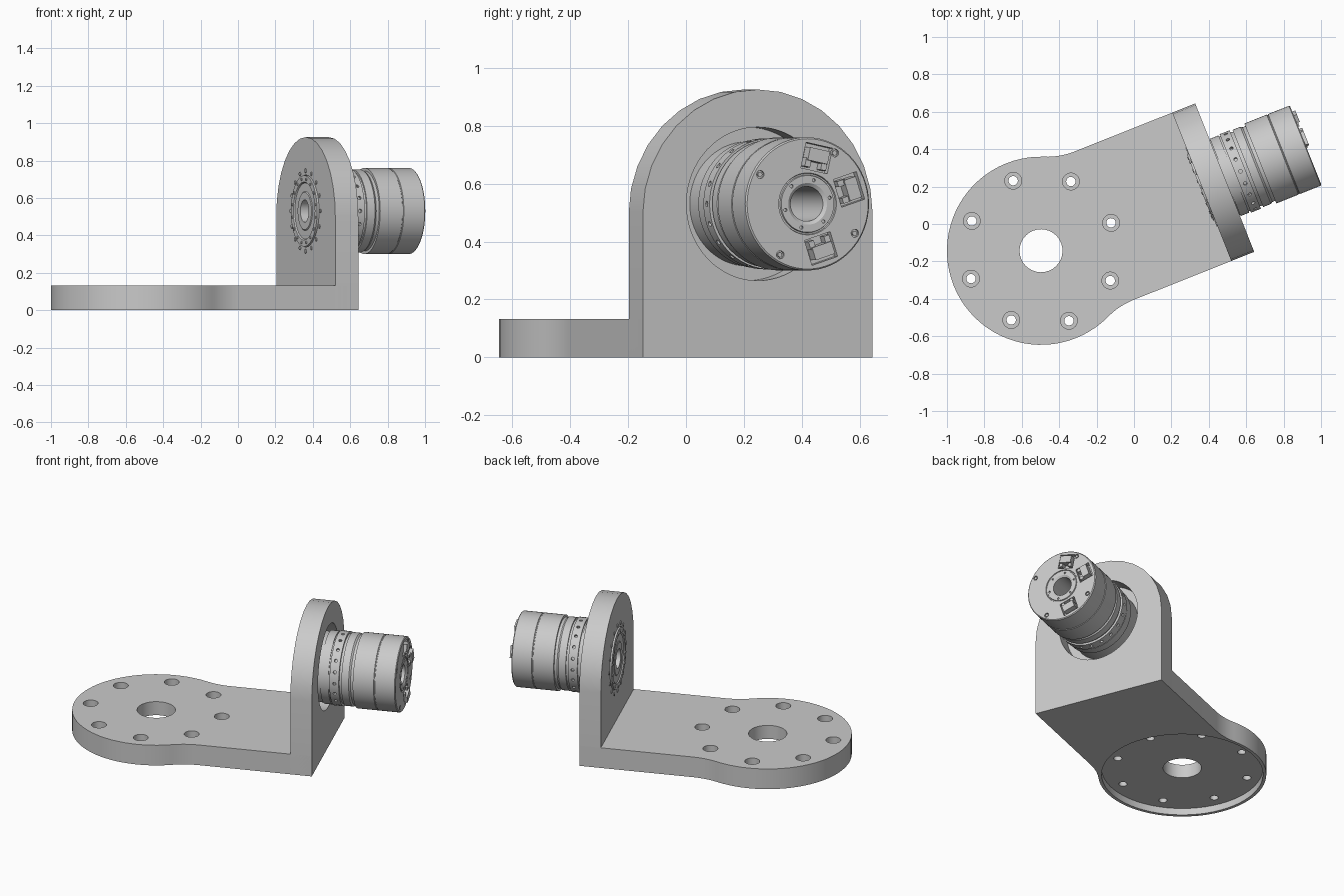
import bpy, bmesh
from math import sin, cos, pi, radians, acos, sqrt
from mathutils import Matrix

cube = bpy.data.objects.get("Cube")
if cube:
    bpy.data.objects.remove(cube)

# The bracket is drawn along its own axis, then turned and placed
PLACE = Matrix.Translation((-0.497, -0.143, 0)) @ Matrix.Rotation(radians(21.7), 4, 'Z')
AXIS_Z = 0.53
WIDTH, DISC_R, BASE_T = 0.427, 0.503, 0.133
INNER, OUTER, MOTOR_END = 0.925, 1.057, 1.523
ALONG_X = Matrix.Rotation(pi / 2, 4, 'Y')

grey = bpy.data.materials.new("machined_grey")
grey.use_nodes = True
grey.diffuse_color = (0.59, 0.59, 0.59, 1)
grey.node_tree.nodes["Principled BSDF"].inputs["Base Color"].default_value = (0.59, 0.59, 0.59, 1)


def make(name, bm):
    bmesh.ops.recalc_face_normals(bm, faces=bm.faces)
    if bm.calc_volume(signed=True) < 0:
        bmesh.ops.reverse_faces(bm, faces=bm.faces)
    mesh = bpy.data.meshes.new(name)
    bm.to_mesh(mesh)
    bm.free()
    mesh.materials.append(grey)
    ob = bpy.data.objects.new(name, mesh)
    ob.matrix_world = PLACE
    bpy.context.collection.objects.link(ob)
    return ob


def extrude(name, points, vec):
    bm = bmesh.new()
    face = bm.faces.new([bm.verts.new(p) for p in points])
    out = bmesh.ops.extrude_face_region(bm, geom=[face])
    moved = [g for g in out["geom"] if isinstance(g, bmesh.types.BMVert)]
    bmesh.ops.translate(bm, vec=vec, verts=moved)
    return make(name, bm)


def add_cyl(bm, matrix, r, depth, n=32):
    bmesh.ops.create_cone(bm, cap_ends=True, segments=n, radius1=r, radius2=r,
                          depth=depth, matrix=matrix)


def add_box(bm, matrix, size):
    bmesh.ops.create_cube(bm, size=1, matrix=matrix @ Matrix.Diagonal((*size, 1)))


def around(x, r, angle):
    # Point on a ring about the motor axis; local z points outward
    return (Matrix.Translation((x, 0, AXIS_Z)) @ Matrix.Rotation(angle - pi / 2, 4, 'X')
            @ Matrix.Translation((0, 0, r)))


def lathe(name, profile, n=64):
    bm = bmesh.new()
    rings = [[bm.verts.new((x, r * cos(2 * pi * i / n), AXIS_Z + r * sin(2 * pi * i / n)))
              for i in range(n)] for x, r in profile]
    for a, b in zip(rings, rings[1:] + rings[:1]):
        for i in range(n):
            j = (i + 1) % n
            bm.faces.new((a[i], a[j], b[j], b[i]))
    return make(name, bm)


def cut(ob, name, bm):
    cutter = make(name, bm)
    mod = ob.modifiers.new(name, 'BOOLEAN')
    mod.object, mod.operation, mod.solver = cutter, 'DIFFERENCE', 'EXACT'
    bpy.context.view_layer.update()
    mesh = bpy.data.meshes.new_from_object(
        ob.evaluated_get(bpy.context.evaluated_depsgraph_get()))
    ob.modifiers.clear()
    if len(mesh.polygons) > len(ob.data.polygons) // 2:
        ob.data = mesh
    bpy.data.objects.remove(cutter)


# Base: round flange blended by fillets into a straight arm
fillet = 0.4
fx = sqrt((DISC_R + fillet) ** 2 - (WIDTH + fillet) ** 2)
touch = acos(fx / (DISC_R + fillet))
half = [(OUTER, WIDTH)]
for i in range(9):
    a = -pi / 2 - (pi / 2 - touch) * i / 8
    half.append((fx + fillet * cos(a), WIDTH + fillet + fillet * sin(a)))
steps = 24
for i in range(1, steps):
    a = touch + (pi - touch) * i / steps
    half.append((DISC_R * cos(a), DISC_R * sin(a)))
outline = half + [(-DISC_R, 0)] + [(x, -y) for x, y in reversed(half)]
base = extrude("base_plate", [(x, y, 0) for x, y in outline], (0, 0, BASE_T))

# Centre bore, counterbored bolt holes and shallow recess underneath
bm = bmesh.new()
add_cyl(bm, Matrix.Translation((0, 0, 0.1)), 0.115, 0.4)
for i in range(8):
    a = i * pi / 4
    spot = Matrix.Translation((0.403 * cos(a), 0.403 * sin(a), 0.1))
    add_cyl(bm, spot, 0.025, 0.4, 20)
cut(base, "bores", bm)
bm = bmesh.new()
for i in range(8):
    a = i * pi / 4
    add_cyl(bm, Matrix.Translation((0.403 * cos(a), 0.403 * sin(a), 0.13)), 0.045, 0.1, 24)
cut(base, "counterbores", bm)
bm = bmesh.new()
add_cyl(bm, Matrix.Identity(4), 0.483, 0.088, 64)
cut(base, "underside_recess", bm)

# Upright plate with a round top
arch = [(INNER, -WIDTH, 0), (INNER, WIDTH, 0)]
for i in range(17):
    a = pi * i / 16
    arch.append((INNER, WIDTH * cos(a), 0.498 + WIDTH * sin(a)))
upright = extrude("upright_plate", arch, (OUTER - INNER, 0, 0))
for name, x, r, depth in (("flange_hole", INNER, 0.192, 0.2), ("motor_socket", OUTER, 0.265, 0.19)):
    bm = bmesh.new()
    add_cyl(bm, Matrix.Translation((x, 0, AXIS_Z)) @ ALONG_X, r, depth, 64)
    cut(upright, name, bm)

# Hollow motor body with stepped collars and grooves
motor = lathe("motor_body", [
    (0.918, 0.06), (0.918, 0.10), (0.922, 0.105), (0.922, 0.15), (0.915, 0.155),
    (0.915, 0.19), (0.96, 0.19), (0.96, 0.215), (1.06, 0.215), (1.06, 0.222),
    (1.11, 0.222), (1.11, 0.215), (1.118, 0.215), (1.118, 0.226), (1.175, 0.226),
    (1.175, 0.212), (1.19, 0.212), (1.19, 0.222), (1.235, 0.222), (1.245, 0.215),
    (1.262, 0.215), (1.262, 0.23), (1.39, 0.23), (1.392, 0.227), (1.396, 0.227),
    (1.398, 0.23), (1.518, 0.23), (MOTOR_END, 0.225), (MOTOR_END, 0.107),
    (1.517, 0.105), (1.517, 0.1), (MOTOR_END, 0.098), (MOTOR_END, 0.072), (1.515, 0.06)])

# Side screw holes
bm = bmesh.new()
for i in range(20):
    add_cyl(bm, around(1.148, 0.226, 2 * pi * i / 20), 0.01, 0.03, 12)
cut(motor, "side_holes", bm)

# Screw holes in the end face
SCREWS = [radians(a) for a in (150, 60, -30, -120)]
bm = bmesh.new()
for a in SCREWS:
    add_cyl(bm, around(MOTOR_END, 0.203, a) @ ALONG_X, 0.014, 0.02, 16)
for i in range(6):
    add_cyl(bm, around(MOTOR_END, 0.085, i * pi / 3 + 0.25) @ ALONG_X, 0.006, 0.016, 10)
cut(motor, "end_holes", bm)

# Connector pockets in the end face
SOCKETS = [radians(a) for a in (78, 18, -72)]
bm = bmesh.new()
for a in SOCKETS:
    add_box(bm, around(MOTOR_END, 0.162, a), (0.06, 0.1, 0.09))
cut(motor, "connector_pockets", bm)

# Connectors standing in the pockets
bm = bmesh.new()
for a in SOCKETS:
    add_box(bm, around(1.513, 0.17, a), (0.055, 0.075, 0.045))
    for side in (-1, 1):
        spot = around(1.51, 0.14, a) @ Matrix.Translation((0, side * 0.03, 0))
        add_box(bm, spot, (0.04, 0.02, 0.03))
make("cable_connectors", bm)

# Screw heads in the end face
bm = bmesh.new()
for a in SCREWS:
    add_cyl(bm, around(1.515, 0.203, a) @ ALONG_X, 0.009, 0.012, 6)
make("end_screws", bm)

# Bolt heads around the output flange
bm = bmesh.new()
for i in range(16):
    a = 2 * pi * i / 16
    add_cyl(bm, around(INNER + 0.002, 0.215, a) @ ALONG_X, 0.011, 0.012, 12)
    add_cyl(bm, around(0.916, 0.172, a + pi / 16) @ ALONG_X, 0.008, 0.01, 10)
make("flange_bolts", bm)

# Smooth round surfaces, keep hard edges
bpy.ops.object.select_all(action='DESELECT')
for ob in (base, upright, motor):
    ob.select_set(True)
    bpy.context.view_layer.objects.active = ob
bpy.ops.object.shade_smooth_by_angle(angle=radians(30))
